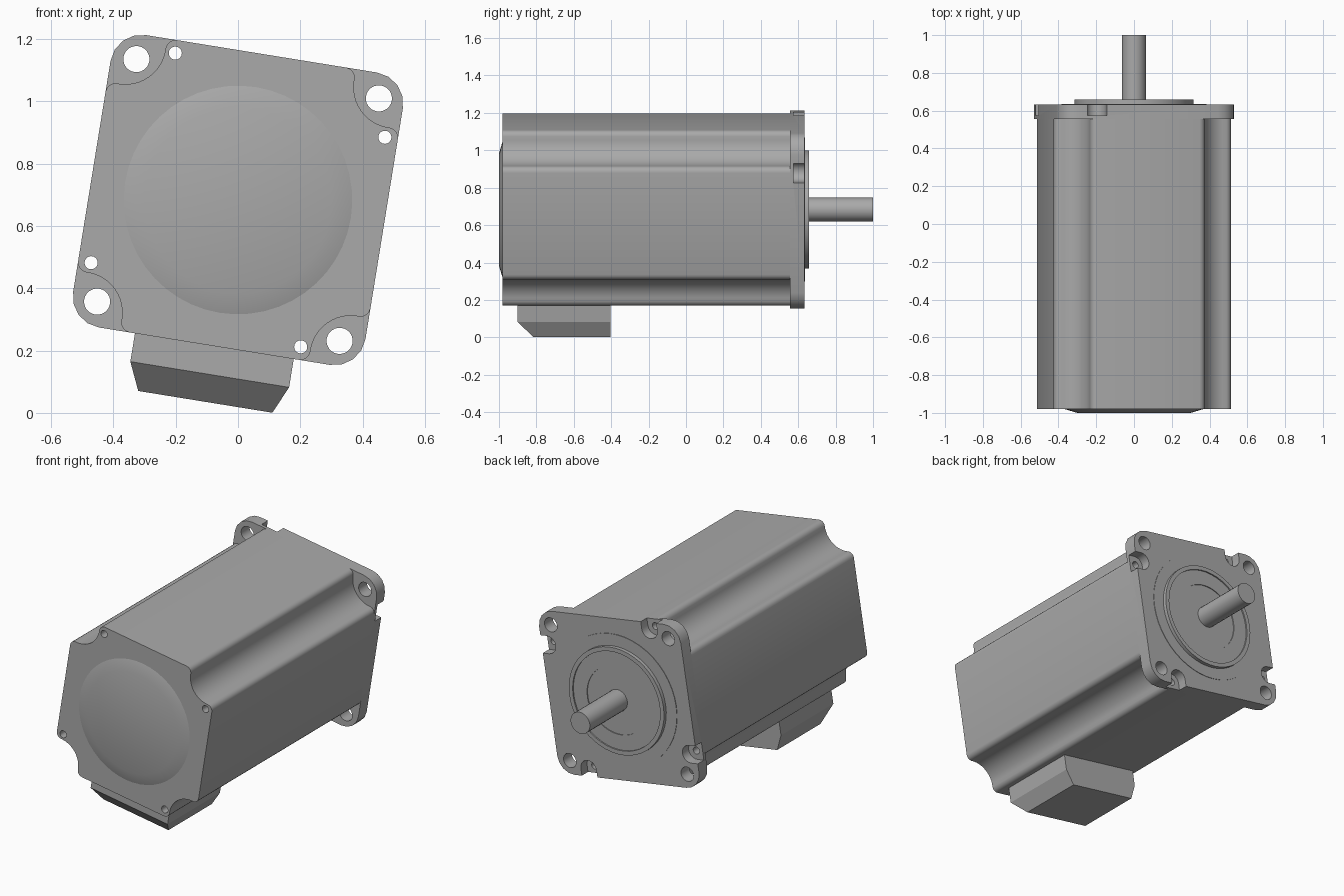
import bpy, bmesh, math
from mathutils import Matrix, Vector

if "Cube" in bpy.data.objects:
    bpy.data.objects.remove(bpy.data.objects["Cube"])

# The whole motor is rolled slightly about its shaft axis
POSE = Matrix.Translation((0, 0, 0.683)) @ Matrix.Rotation(math.radians(9.2), 4, 'Y')
HALF = 0.475

grey = bpy.data.materials.new("machine grey")
grey.use_nodes = True
grey.diffuse_color = (0.4, 0.4, 0.4, 1)
grey.node_tree.nodes["Principled BSDF"].inputs["Base Color"].default_value = (0.4, 0.4, 0.4, 1)


def finish(name, bm, angle=30):
    bmesh.ops.remove_doubles(bm, verts=bm.verts, dist=1e-5)
    bmesh.ops.recalc_face_normals(bm, faces=bm.faces)
    bm.transform(POSE)
    mesh = bpy.data.meshes.new(name)
    bm.to_mesh(mesh)
    bm.free()
    mesh.materials.append(grey)
    obj = bpy.data.objects.new(name, mesh)
    bpy.context.collection.objects.link(obj)
    smooth(obj, angle)
    return obj


def smooth(obj, angle=30):
    bpy.ops.object.select_all(action='DESELECT')
    obj.select_set(True)
    bpy.context.view_layer.objects.active = obj
    bpy.ops.object.shade_smooth_by_angle(angle=math.radians(angle))


def prism(bm, outline, y0, y1):
    """Extrude an (x, z) outline along the shaft axis."""
    face = bm.faces.new([bm.verts.new((x, y0, z)) for x, z in outline])
    new = bmesh.ops.extrude_face_region(bm, geom=[face])["geom"]
    bmesh.ops.translate(bm, vec=(0, y1 - y0, 0),
                        verts=[v for v in new if isinstance(v, bmesh.types.BMVert)])


def arc(cx, cz, r, a0, a1, steps):
    angles = [math.radians(a0 + (a1 - a0) * i / steps) for i in range(steps + 1)]
    return [(cx + r * math.cos(a), cz + r * math.sin(a)) for a in angles]


def four_turns(points):
    """Repeat one corner's points at each quarter turn."""
    out = []
    for _ in range(4):
        out += points
        points = [(-z, x) for x, z in points]
    return out


def lathe(name, profile, angle=30, steps=48):
    bm = bmesh.new()
    verts = [bm.verts.new((r, y, 0)) for r, y in profile]
    edges = [bm.edges.new(pair) for pair in zip(verts, verts[1:])]
    bmesh.ops.spin(bm, geom=verts + edges, cent=(0, 0, 0), axis=(0, 1, 0),
                   angle=math.tau, steps=steps)
    return finish(name, bm, angle)


def cut(obj, bm):
    cutter = finish("cutter", bm)
    cutter.hide_render = True
    mod = obj.modifiers.new("cut", 'BOOLEAN')
    mod.operation, mod.solver, mod.object = 'DIFFERENCE', 'EXACT', cutter
    bpy.context.view_layer.objects.active = obj
    bpy.ops.object.modifier_apply(modifier=mod.name)
    bpy.data.objects.remove(cutter)
    smooth(obj)


def drill(obj, x, z, r, y0, y1):
    """Drill four holes, one at each quarter turn."""
    bm = bmesh.new()
    for cx, cz in four_turns([(x, z)]):
        prism(bm, arc(cx, cz, r, 0, 345, 23), y0, y1)
    cut(obj, bm)


# Body: square with a scalloped channel along each corner
fillet = arc(HALF - 0.032, 0.275, 0.032, 0, 85, 4)
channel = arc(0.437, 0.437, 0.13, 265, 185, 10)
corner = fillet + channel + [(z, x) for x, z in reversed(fillet)]
bm = bmesh.new()
prism(bm, four_turns(corner), -0.98, 0.556)
body = finish("motor_body", bm)
drill(body, 0.433, 0.274, 0.021, -1.1, 0.7)

# Mounting flange: rounded square with bolt holes and nut slots
bm = bmesh.new()
prism(bm, four_turns(arc(HALF - 0.1, HALF - 0.1, 0.1, 0, 90, 4)), 0.555, 0.633)
flange = finish("mounting_flange", bm)
drill(flange, 0.394, 0.394, 0.042, 0.4, 0.8)
drill(flange, 0.433, 0.274, 0.021, 0.4, 0.8)
bm = bmesh.new()
slot = arc(0.433, 0.274, 0.052, 90, 270, 10) + [(0.6, 0.222), (0.6, 0.326)]
for turn in range(4):
    prism(bm, slot, 0.575, 0.8)
    slot = [(-z, x) for x, z in slot]
cut(flange, bm)

# Turned parts on the shaft axis
lathe("end_cap", [(0, -1), (0.3, -1), (0.37, -0.979), (0, -0.979)], 40)
lathe("flange_face_ring", [(0, 0.63), (0.385, 0.63), (0.385, 0.636), (0, 0.636)])
lathe("pilot_boss", [(0, 0.632), (0.315, 0.632), (0.315, 0.658), (0.29, 0.658),
                     (0.29, 0.65), (0.2, 0.65), (0.2, 0.645), (0, 0.645)])
lathe("shaft", [(0, 0.64), (0.064, 0.64), (0.064, 1), (0, 1)], steps=24)

# Connector box under the body, tapered on three sides
bm = bmesh.new()
levels = [(-0.46, 0.258, -0.9), (-0.567, 0.258, -0.9), (-0.656, 0.218, -0.815)]
rings = [[bm.verts.new(p) for p in ((-w, y, z), (w, y, z), (w, -0.405, z), (-w, -0.405, z))]
         for z, w, y in levels]
for upper, lower in zip(rings, rings[1:]):
    for i in range(4):
        j = (i + 1) % 4
        bm.faces.new((upper[i], upper[j], lower[j], lower[i]))
bm.faces.new(rings[0])
bm.faces.new(rings[-1])
finish("connector_box", bm, 10)
